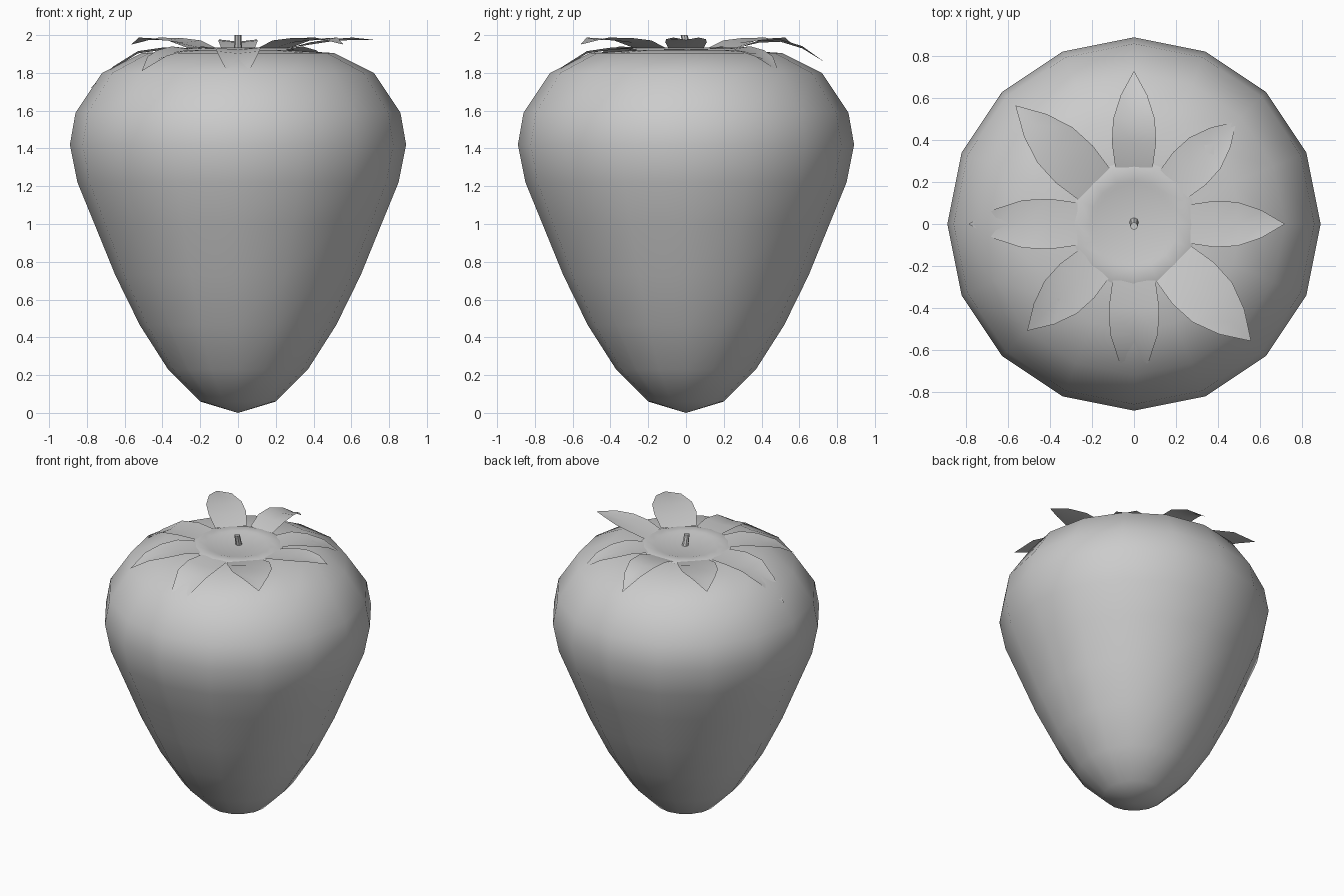
import bpy, bmesh, math
from mathutils import Vector

if "Cube" in bpy.data.objects:
    bpy.data.objects.remove(bpy.data.objects["Cube"])


def make_object(name, verts, faces, angle=180):
    mesh = bpy.data.meshes.new(name)
    mesh.from_pydata(verts, [], faces)
    mesh.update()
    obj = bpy.data.objects.new(name, mesh)
    bpy.context.collection.objects.link(obj)
    bpy.ops.object.select_all(action='DESELECT')
    obj.select_set(True)
    bpy.context.view_layer.objects.active = obj
    bpy.ops.object.shade_smooth_by_angle(angle=math.radians(angle))
    return obj


def lathe(name, profile, sides, angle=180):
    """Revolve (r, z) points listed bottom to top; r = 0 makes a pole."""
    verts, rings, faces = [], [], []
    for r, z in profile:
        n = 1 if r == 0 else sides
        rings.append([len(verts) + i for i in range(n)])
        for i in range(n):
            a = 2 * math.pi * i / sides
            verts.append((r * math.cos(a), r * math.sin(a), z))
    for lo, hi in zip(rings, rings[1:]):
        for i in range(sides):
            j = (i + 1) % sides
            if len(lo) == 1:
                faces.append((lo[0], hi[j], hi[i]))
            elif len(hi) == 1:
                faces.append((lo[i], lo[j], hi[0]))
            else:
                faces.append((lo[i], lo[j], hi[j], hi[i]))
    return make_object(name, verts, faces, angle)


# Fruit body
lathe("berry_body", [(0, 0), (0.2, 0.06), (0.37, 0.23), (0.52, 0.465),
                     (0.65, 0.73), (0.76, 1.0), (0.85, 1.22), (0.89, 1.42),
                     (0.86, 1.59), (0.72, 1.8), (0.51, 1.905),
                     (0.28, 1.92), (0, 1.92)], 16)

# Leaf crown disc with shallow dish
lathe("crown_disc", [(0.3, 1.924), (0.27, 1.934), (0.21, 1.932),
                     (0.19, 1.926), (0, 1.926)], 16)

# Stem, leaning slightly forward
stem = lathe("stem", [(0.022, 1.92), (0.02, 1.96), (0.018, 2.0), (0, 2.0)], 8, 40)
for v in stem.data.vertices:
    v.co.y -= 0.25 * (v.co.z - 1.96)


def leaf(name, degrees, length, half_width, heights):
    """Pointed sheet from the crown disc outward, with a slight centre crease."""
    d = Vector((math.cos(math.radians(degrees)), math.sin(math.radians(degrees)), 0))
    side = Vector((-d.y, d.x, 0))
    widths = [0.85, 1.0, 0.95, 0.6]
    verts, faces = [], []
    for k, w in enumerate(widths):
        r = 0.27 + (length - 0.27) * k / 4
        for s in (-1, 0, 1):
            p = d * r + side * (s * w * half_width)
            p.z = heights[k] + (0.012 if s and k else 0)
            verts.append(p)
    tip = d * length
    tip.z = heights[4]
    verts.append(tip)
    for k in range(3):
        for c in range(2):
            a = 3 * k + c
            faces.append((a, a + 3, a + 4, a + 1))
    faces += [(9, 12, 10), (10, 12, 11)]
    return make_object(name, verts, faces)


# Eight leaves: some lifted, some draped over the shoulder
lifted = [1.932, 1.95, 1.967, 1.975, 1.975]
curled = [1.932, 1.96, 1.972, 1.975, 1.95]
arched = [1.932, 1.96, 1.965, 1.93, 1.86]
draped = [1.93, 1.928, 1.908, 1.875, 1.81]
hugging = [1.93, 1.922, 1.903, 1.822, 1.71]
leaf("leaf_right", 0, 0.72, 0.11, lifted)
leaf("leaf_back_right", 45, 0.69, 0.11, draped)
leaf("leaf_back", 90, 0.73, 0.105, arched)
leaf("leaf_back_left", 135, 0.8, 0.125, curled)
leaf("leaf_left", 180, 0.79, 0.12, hugging)
leaf("leaf_front_left", 225, 0.72, 0.115, draped)
leaf("leaf_front", 270, 0.78, 0.12, hugging)
leaf("leaf_front_right", 315, 0.79, 0.14, curled)
